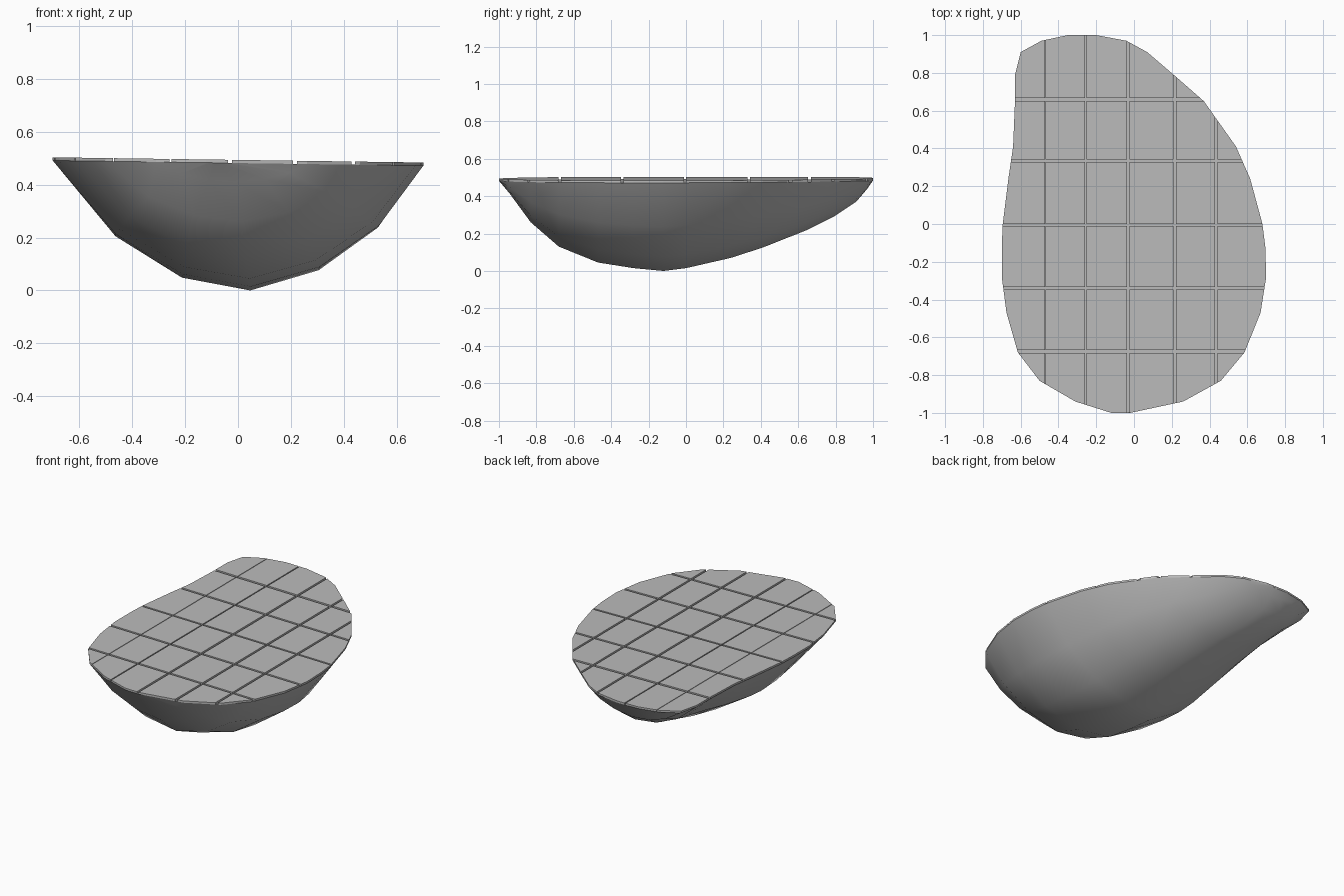
import bpy
import bmesh
from mathutils import Vector

default_cube = bpy.data.objects.get("Cube")
if default_cube:
    bpy.data.objects.remove(default_cube, do_unlink=True)

TILE = 0.012  # tile thickness

# Cross stations: y, left edge, right edge, keel height (None means flush with rim)
STATIONS = [
    (-1, -.12, -.02, None), (-.94, -.31, .26, .41), (-.83, -.5, .46, .26),
    (-.68, -.615, .585, .13), (-.47, -.675, .67, .045), (-.28, -.7, .7, .015),
    (-.12, -.7, .695, 0), (0, -.695, .68, .015), (.24, -.665, .615, .07),
    (.41, -.64, .54, .125), (.65, -.63, .37, .22), (.79, -.63, .21, .29),
    (.91, -.6, .07, .37), (.97, -.49, -.04, .44), (1, -.35, -.2, None),
]
# Cross-section: share of the width, share of the depth
SECTION = [(0, 0), (.17, .58), (.35, .9), (.535, 1), (.72, .84), (.88, .5), (1, 0)]
# Grooves: position, width
X_GROOVES = [(-.47, .004), (-.255, .007), (-.03, .014), (.215, .014), (.435, .014)]
Y_GROOVES = [(-.675, .014), (-.34, .014), (-.005, .012), (.335, .014), (.66, .016)]


def deck_height(x):
    return .493 - .014 * x - TILE


def make_material(name, level):
    mat = bpy.data.materials.new(name)
    mat.use_nodes = True
    color = (level, level, level, 1)
    mat.diffuse_color = color
    node = next(n for n in mat.node_tree.nodes if n.type == 'BSDF_PRINCIPLED')
    node.inputs["Base Color"].default_value = color
    return mat


def make_object(name, bm, mat):
    bmesh.ops.recalc_face_normals(bm, faces=bm.faces)
    mesh = bpy.data.meshes.new(name)
    bm.to_mesh(mesh)
    bm.free()
    mesh.materials.append(mat)
    obj = bpy.data.objects.new(name, mesh)
    bpy.context.collection.objects.link(obj)
    return obj


stone = make_material("stone grey", .5)

# Rounded hollow-free bowl, lofted through the stations
bm = bmesh.new()
rows = []
for y, left, right, keel in STATIONS:
    row = []
    for across, down in SECTION:
        x = left + (right - left) * across
        top = deck_height(x)
        z = top if keel is None else top + (keel - top) * down
        row.append(bm.verts.new((x, y, z)))
    rows.append(row)
for a, b in zip(rows, rows[1:]):
    for i in range(len(SECTION) - 1):
        bm.faces.new((a[i], a[i + 1], b[i + 1], b[i]))
rim = rows[0] + [r[-1] for r in rows[1:-1]] + rows[-1][::-1]
rim += [r[0] for r in rows[-2:0:-1]]
bm.faces.new(rim)
body = make_object("bowl_body", bm, stone)

# Thin slab with the rim outline, split into tiles
bm = bmesh.new()
outline = [(l, y) for y, l, r, k in STATIONS]
outline += [(r, y) for y, l, r, k in reversed(STATIONS)]
bm.faces.new([bm.verts.new((x, y, deck_height(x))) for x, y in outline])
for axis, grooves in enumerate((X_GROOVES, Y_GROOVES)):
    normal = Vector((0, 0, 0))
    normal[axis] = 1
    for place, width in grooves:
        for side in (-1, 1):
            bmesh.ops.bisect_plane(
                bm, geom=bm.verts[:] + bm.edges[:] + bm.faces[:],
                plane_co=normal * (place + side * width / 2), plane_no=normal)
        strip = [f for f in bm.faces
                 if abs(f.calc_center_median()[axis] - place) < width / 2]
        bmesh.ops.delete(bm, geom=strip, context='FACES')
raised = bmesh.ops.extrude_face_region(bm, geom=bm.faces[:], use_keep_orig=True)
bmesh.ops.translate(bm, vec=(0, 0, TILE),
                    verts=[g for g in raised["geom"] if isinstance(g, bmesh.types.BMVert)])
make_object("top_tiles", bm, stone)

# Smooth bowl with a sharp rim
bpy.ops.object.select_all(action='DESELECT')
body.select_set(True)
bpy.context.view_layer.objects.active = body
bpy.ops.object.shade_smooth_by_angle(angle=.9)
